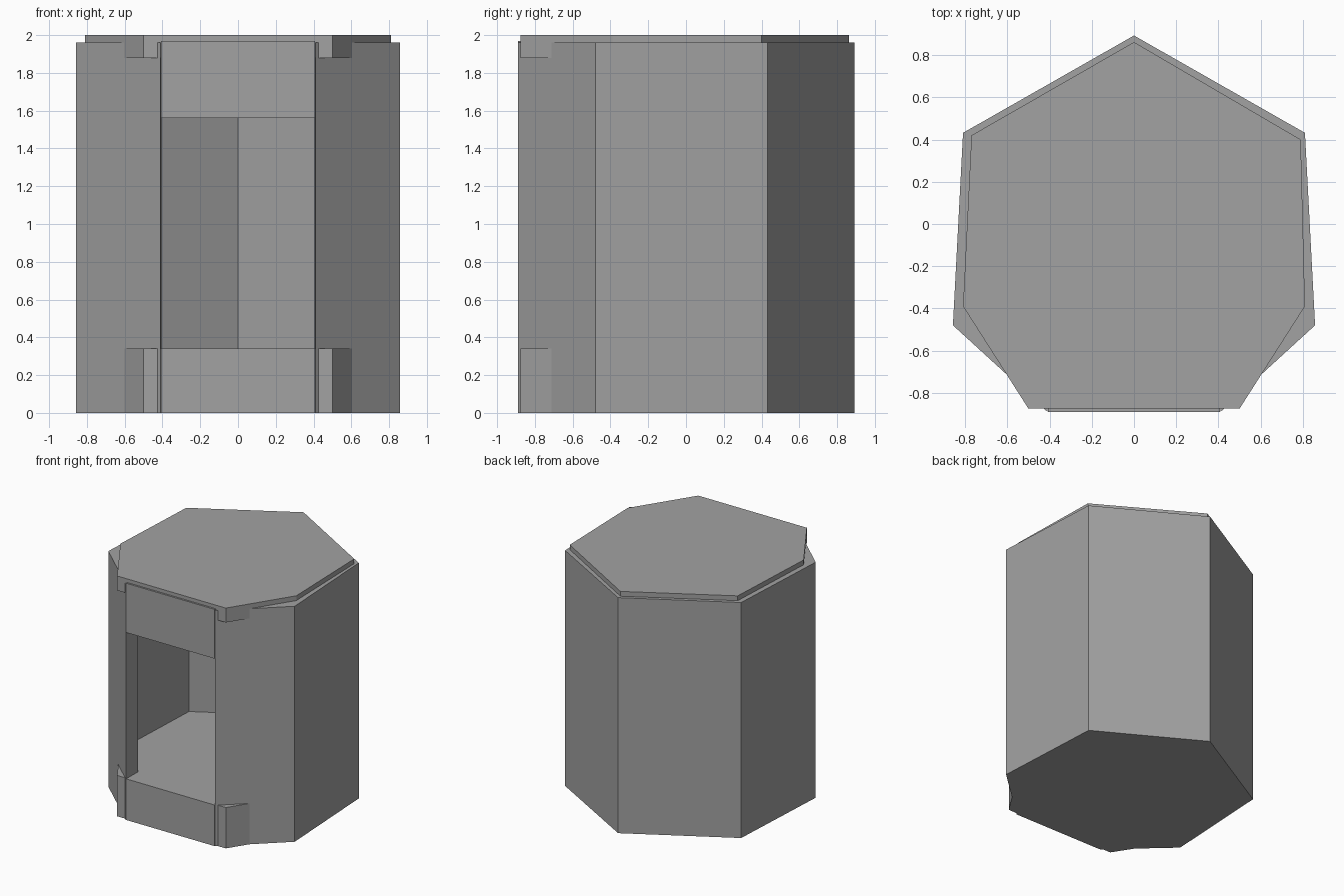
import bpy
import bmesh

cube = bpy.data.objects.get("Cube")
if cube:
    bpy.data.objects.remove(cube, do_unlink=True)

grey = bpy.data.materials.new("stone grey")
grey.use_nodes = True
COLOUR = (0.36, 0.36, 0.36, 1)
grey.diffuse_color = COLOUR
grey.node_tree.nodes["Principled BSDF"].inputs["Base Color"].default_value = COLOUR


def prism(name, outline, bottom, top):
    """Extrude a counter-clockwise outline upwards into a closed solid."""
    bm = bmesh.new()
    base = bm.faces.new([bm.verts.new((x, y, bottom)) for x, y in outline])
    up = bmesh.ops.extrude_face_region(bm, geom=[base], use_keep_orig=True)
    for v in up["geom"]:
        if isinstance(v, bmesh.types.BMVert):
            v.co.z = top
    bmesh.ops.recalc_face_normals(bm, faces=bm.faces)
    mesh = bpy.data.meshes.new(name)
    bm.to_mesh(mesh)
    bm.free()
    mesh.materials.append(grey)
    obj = bpy.data.objects.new(name, mesh)
    bpy.context.collection.objects.link(obj)
    return obj


def mirrored(points):
    return [(-x, y) for x, y in reversed(points)]


# Shell: five walls of a heptagon, left open at the front
outer = [(0.41, -0.89), (0.858, -0.48), (0.81, 0.432)]
inner = [(0.405, -0.735), (0.745, -0.43), (0.71, 0.37)]
outside = outer + [(0, 0.893)] + mirrored(outer)
inside = inner + [(0, 0.775)] + mirrored(inner)
prism("wall_shell", outside + inside[::-1], 0, 1.96)

# Floor and roof slabs, whose front corners poke through the walls
slab = [(-0.5, -0.875), (0.5, -0.875), (0.81, -0.39), (0.79, 0.4),
        (0, 0.862), (-0.77, 0.42), (-0.81, -0.39)]
prism("floor_slab", slab, 0, 0.34)
prism("roof_slab", slab, 1.88, 2)

# Front panels below and above the opening
panel = [(-0.407, -0.89), (0.407, -0.89), (0.405, -0.735), (-0.405, -0.735)]
prism("front_sill", panel, 0, 0.342)
prism("front_header", panel, 1.56, 1.97)
